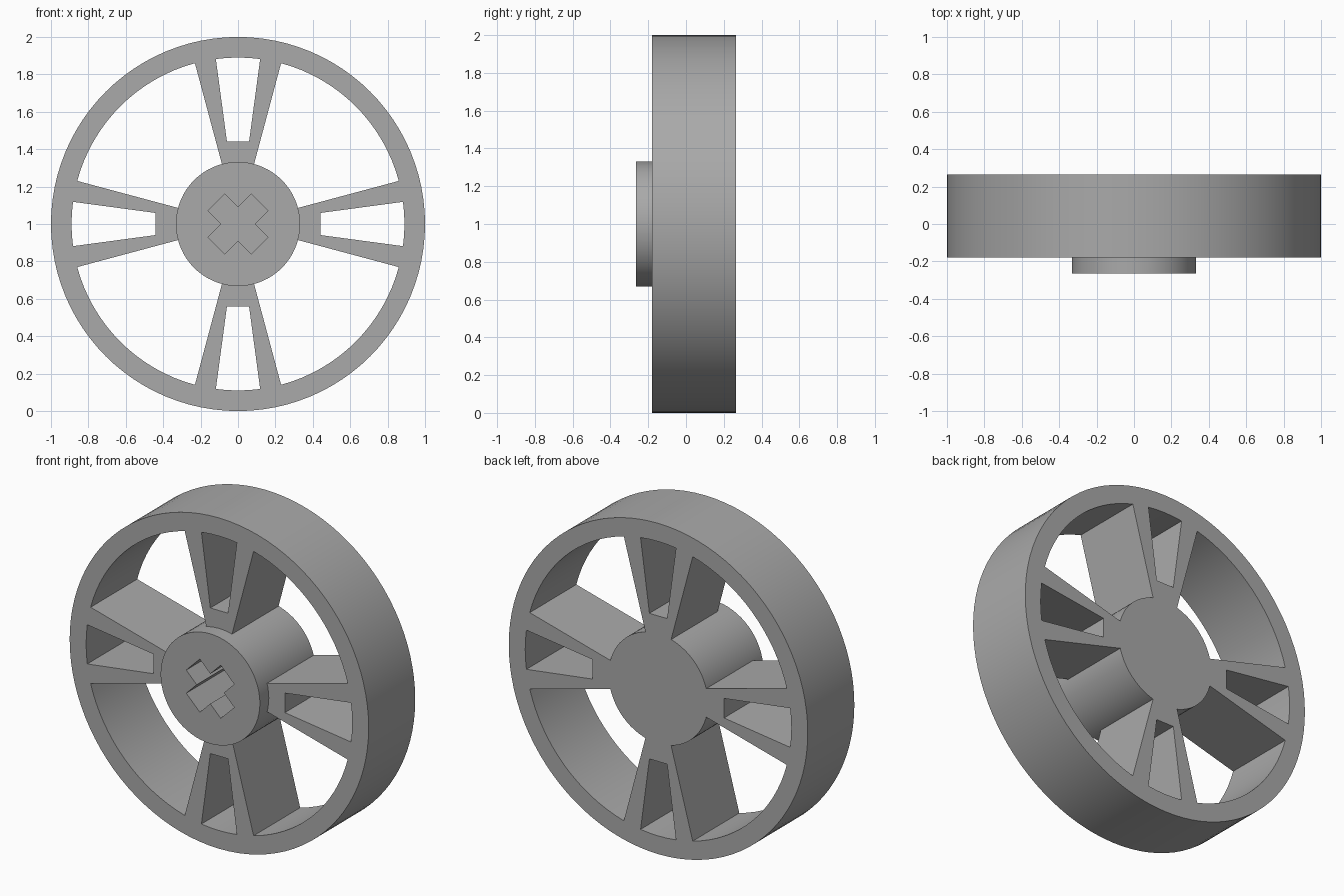
import bpy, bmesh
from math import sin, cos, radians, tau

# Remove the default object
if "Cube" in bpy.data.objects:
    bpy.data.objects.remove(bpy.data.objects["Cube"])

CENTRE_Z = 1.0
FRONT, BACK, HUB_FRONT = -0.18, 0.265, -0.265
RIM_R, RIM_INNER, HUB_R = 1.0, 0.89, 0.332

grey = bpy.data.materials.new("plain grey")
grey.use_nodes = True
colour = (0.4, 0.4, 0.4, 1)
grey.diffuse_color = colour
grey.node_tree.nodes["Principled BSDF"].inputs["Base Color"].default_value = colour


def arc(r, a0, a1, steps):
    """Points on an arc, angles in degrees."""
    angles = [radians(a0 + (a1 - a0) * i / steps) for i in range(steps + 1)]
    return [(r * cos(a), r * sin(a)) for a in angles]


def sector(r0, r1, middle, half, outer_steps, inner_steps):
    """Outline of a ring sector."""
    return (arc(r1, middle - half, middle + half, outer_steps)
            + arc(r0, middle + half, middle - half, inner_steps))


def prisms(name, outlines, y0, y1):
    """Extrude closed outlines in the xz plane from y0 to y1."""
    bm = bmesh.new()
    for outline in outlines:
        face = bm.faces.new([bm.verts.new((x, y0, CENTRE_Z + z)) for x, z in outline])
        geom = bmesh.ops.extrude_face_region(bm, geom=[face])["geom"]
        verts = [g for g in geom if isinstance(g, bmesh.types.BMVert)]
        bmesh.ops.translate(bm, verts=verts, vec=(0, y1 - y0, 0))
    bmesh.ops.recalc_face_normals(bm, faces=bm.faces)
    mesh = bpy.data.meshes.new(name)
    bm.to_mesh(mesh)
    bm.free()
    mesh.materials.append(grey)
    obj = bpy.data.objects.new(name, mesh)
    bpy.context.collection.objects.link(obj)
    return obj


def combine(target, tool, operation):
    """Apply a boolean and discard the tool object."""
    mod = target.modifiers.new(operation, 'BOOLEAN')
    mod.operation, mod.solver, mod.object = operation, 'EXACT', tool
    bpy.context.view_layer.objects.active = target
    bpy.ops.object.modifier_apply(modifier=mod.name)
    bpy.data.objects.remove(tool)


# Solid disc that becomes the rim and spokes
wheel = prisms("wheel", [arc(RIM_R, 0, 360, 96)[:-1]], FRONT, BACK)

# Large gaps between the spokes, and the tapered window in each spoke
openings = []
for quarter in range(0, 360, 90):
    openings.append(sector(0.29, RIM_INNER, quarter + 45, 30, 16, 8))
    openings.append(sector(0.444, RIM_INNER, quarter, 7.65, 4, 1))
combine(wheel, prisms("opening_cutter", openings, FRONT - 0.2, BACK + 0.2), 'DIFFERENCE')

# Hub, flush at the back and proud at the front
combine(wheel, prisms("hub", [arc(HUB_R, 0, 360, 64)[:-1]], HUB_FRONT, BACK), 'UNION')

# Cross-shaped axle socket, turned to lie on the diagonals
LENGTH, HALF = 0.163, 0.064
cross = []
for i in range(4):
    c, s = cos(tau * (i + 0.5) / 4), sin(tau * (i + 0.5) / 4)
    for u, v in ((LENGTH, -HALF), (LENGTH, HALF), (HALF, HALF)):
        cross.append((u * c - v * s, u * s + v * c))
combine(wheel, prisms("socket_cutter", [cross], HUB_FRONT - 0.2, BACK - 0.09), 'DIFFERENCE')

# Smooth round walls with crisp edges
bpy.ops.object.select_all(action='DESELECT')
wheel.select_set(True)
bpy.context.view_layer.objects.active = wheel
bpy.ops.object.shade_smooth_by_angle(angle=radians(30))
